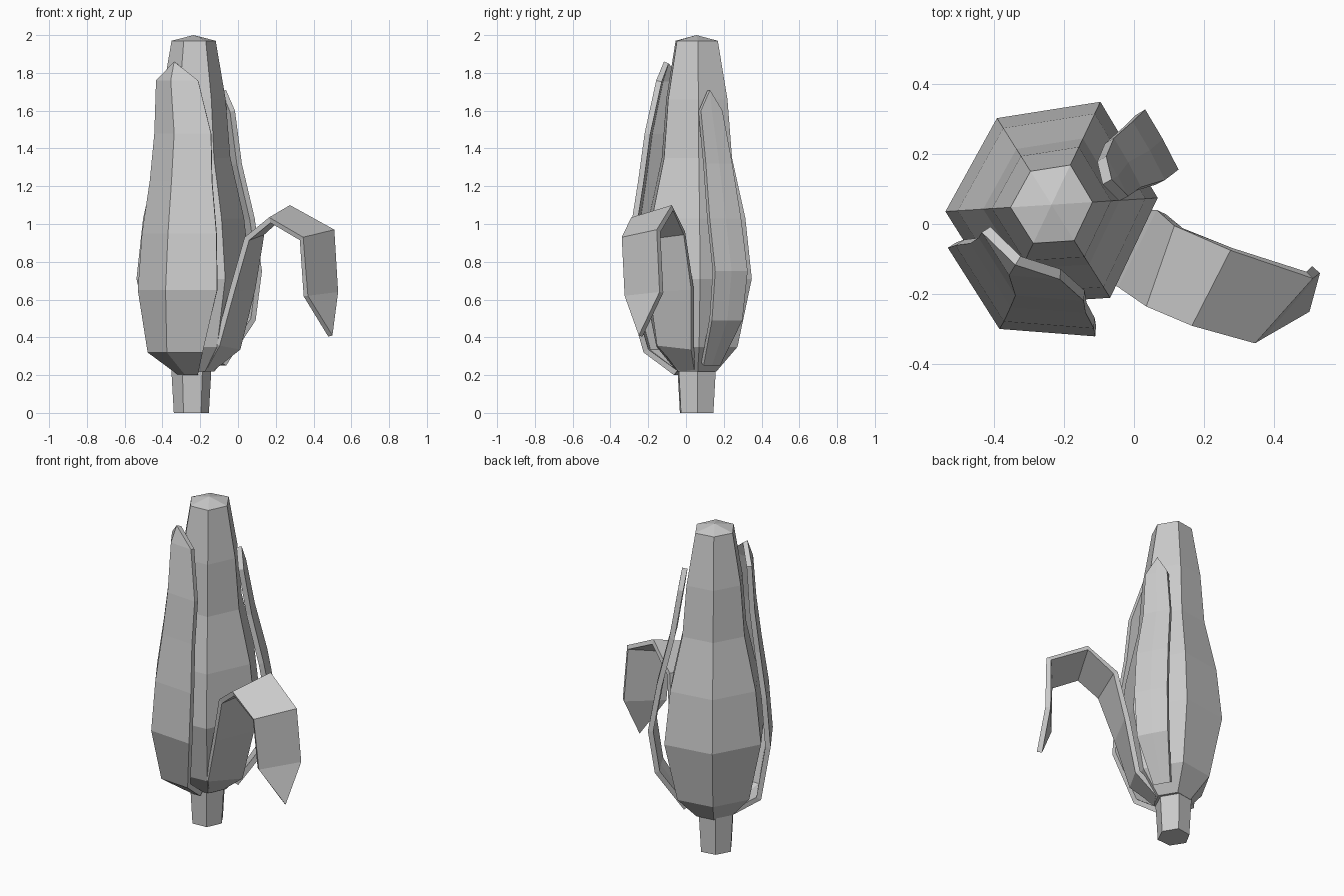
import bpy, math

if "Cube" in bpy.data.objects:
    bpy.data.objects.remove(bpy.data.objects["Cube"])

CX, CY = -0.235, 0.055   # cob axis
UNEVEN = (1, 1.03, 0.93, 1, 1, 1)   # slight irregularity of the six corners


def make_mesh(name, verts, faces):
    me = bpy.data.meshes.new(name)
    me.from_pydata(verts, [], faces)
    me.update()
    ob = bpy.data.objects.new(name, me)
    bpy.context.collection.objects.link(ob)
    return ob


def lathe(name, rings, cx=CX, sides=6, phase=3.5):
    """Six-sided turned body from (radius, z) rings; radius 0 closes an end with one point."""
    verts, rows, faces = [], [], []
    for r, z in rings:
        n = 1 if r == 0 else sides
        rows.append(list(range(len(verts), len(verts) + n)))
        for i in range(n):
            a = math.radians(phase) + 2 * math.pi * i / sides
            rr = r * UNEVEN[i]
            verts.append((cx + rr * math.cos(a), CY + rr * 1.05 * math.sin(a), z))
    for lo, hi in zip(rows, rows[1:]):
        for i in range(sides):
            j = (i + 1) % sides
            if len(lo) == 1:
                faces.append((lo[0], hi[j], hi[i]))
            elif len(hi) == 1:
                faces.append((lo[i], lo[j], hi[0]))
            else:
                faces.append((lo[i], lo[j], hi[j], hi[i]))
    return make_mesh(name, verts, faces)


def strip(name, rows, tip, offset=-1, thick=0.03):
    """Sheet from equal rows of points (bottom up) ending in a pointed tip, then thickened."""
    n = len(rows[0])
    verts = [p for row in rows for p in row] + [tip]
    faces = []
    for k in range(len(rows) - 1):
        for i in range(n - 1):
            a = k * n + i
            faces.append((a, a + 1, a + n + 1, a + n))
    last = (len(rows) - 1) * n
    for i in range(n - 1):
        faces.append((last + i, last + i + 1, len(verts) - 1))
    ob = make_mesh(name, verts, faces)
    mod = ob.modifiers.new("thickness", 'SOLIDIFY')
    mod.thickness, mod.offset = thick, offset
    return ob


def upright_leaf(name, angle, rows, tip, fold):
    """Leaf hugging the cob; rows are (outward distance, z, half width, sideways shift)."""
    a = math.radians(angle)

    def pt(out, lat, z):
        return (CX + out * math.cos(a) - lat * math.sin(a),
                CY + out * math.sin(a) + lat * math.cos(a), z)
    pts = [[pt(o - fold * hw, s - hw, z), pt(o, s, z), pt(o - fold * hw, s + hw, z)]
           for o, z, hw, s in rows]
    strip(name, pts, pt(*tip))


# cob and stalk
lathe("cob", [(0, 0.22), (0.11, 0.22), (0.225, 0.35), (0.303, 0.71), (0.268, 1.03),
              (0.195, 1.35), (0.17, 1.66), (0.117, 1.97), (0, 2.0)])
lathe("stalk", [(0, 0), (0.093, 0.0), (0.108, 0.26), (0, 0.26)], cx=-0.247)

# wide husk leaf at the front
upright_leaf("front_husk_leaf", -121,
             [(0.12, 0.20, 0.06, 0.02), (0.30, 0.32, 0.17, 0.015), (0.38, 0.65, 0.245, 0.055),
              (0.355, 0.95, 0.23, 0.055), (0.31, 1.23, 0.192, 0.05), (0.275, 1.48, 0.175, 0.045),
              (0.235, 1.76, 0.13, 0.0)], (0.20, 0.0, 1.86), 0.5)

# narrow husk leaf at the back right
upright_leaf("back_husk_leaf", 29,
             [(0.17, 0.25, 0.05, 0), (0.33, 0.49, 0.092, 0.005), (0.368, 0.75, 0.098, 0.01),
              (0.32, 1.03, 0.095, 0), (0.25, 1.32, 0.08, 0), (0.205, 1.6, 0.065, -0.02)],
             (0.185, -0.02, 1.71), 0.03)

# husk leaf peeled open and drooping over (points lie on its upper side)
strip("drooping_husk_leaf",
      [[(-0.19, -0.02, 0.24), (-0.14, 0.055, 0.25)],
       [(-0.12, -0.14, 0.37), (-0.01, 0.04, 0.35)],
       [(-0.045, -0.18, 0.65), (0.065, 0.04, 0.66)],
       [(0.035, -0.235, 0.93), (0.115, -0.005, 0.96)],
       [(0.165, -0.29, 1.035), (0.275, -0.075, 1.10)],
       [(0.345, -0.34, 0.93), (0.51, -0.155, 0.97)],
       [(0.37, -0.325, 0.62), (0.53, -0.14, 0.64)]], (0.50, -0.25, 0.41), offset=1)
